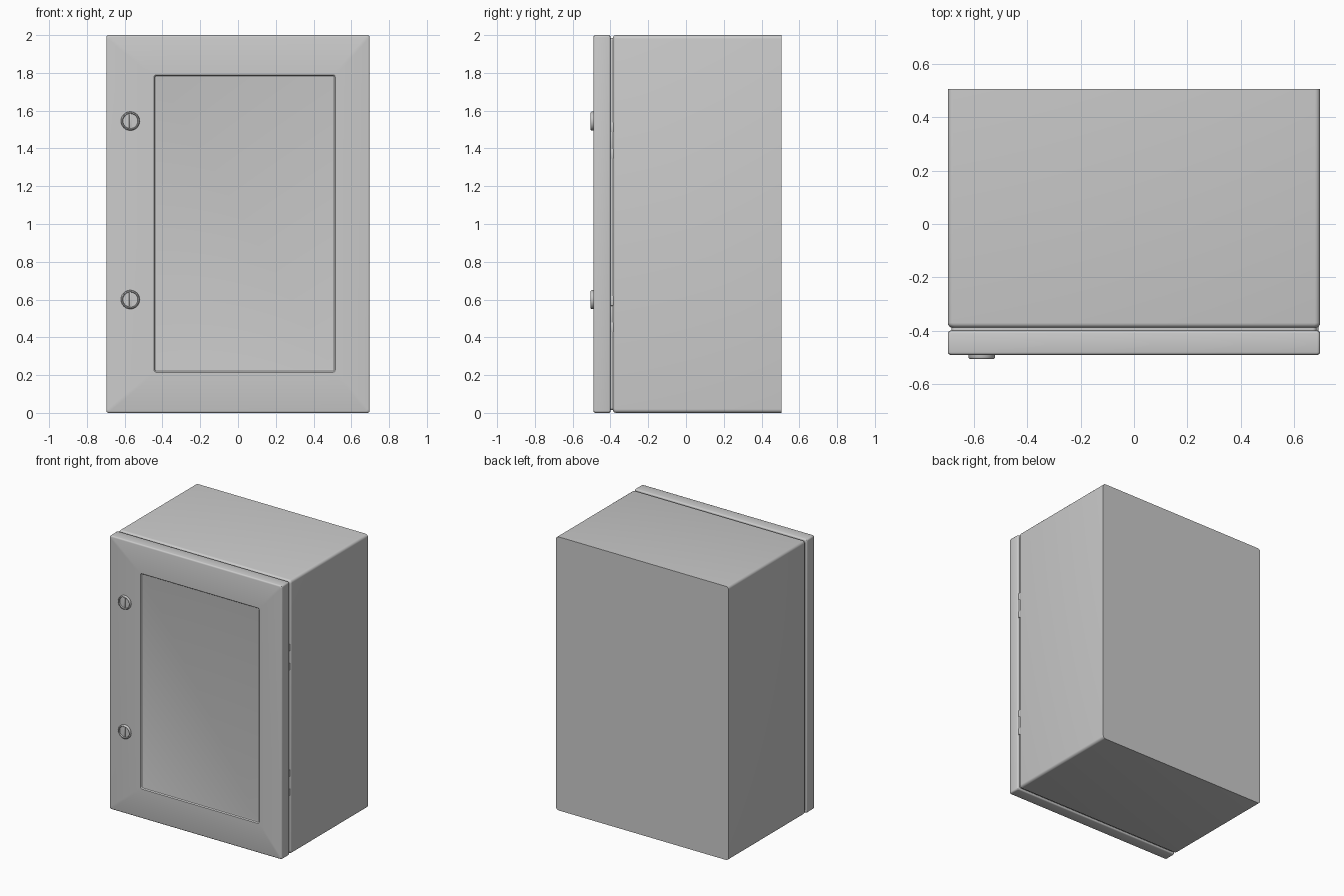
import bpy, bmesh, math

if "Cube" in bpy.data.objects:
    bpy.data.objects.remove(bpy.data.objects["Cube"])


def finish(name, bm):
    bmesh.ops.recalc_face_normals(bm, faces=bm.faces)
    me = bpy.data.meshes.new(name)
    bm.to_mesh(me)
    bm.free()
    ob = bpy.data.objects.new(name, me)
    bpy.context.collection.objects.link(ob)
    bpy.context.view_layer.objects.active = ob
    ob.select_set(True)
    bpy.ops.object.shade_smooth_by_angle(angle=math.radians(32))
    ob.select_set(False)
    return ob


def loft(name, loops):
    """Skin a list of vertex loops and cap both ends."""
    bm = bmesh.new()
    rings = [[bm.verts.new(p) for p in loop] for loop in loops]
    n = len(rings[0])
    for a, b in zip(rings, rings[1:]):
        for i in range(n):
            j = (i + 1) % n
            bm.faces.new((a[i], a[j], b[j], b[i]))
    bm.faces.new(rings[0])
    bm.faces.new(rings[-1])
    return finish(name, bm)


def rect(y, x0, x1, z0, z1, r, steps=5):
    """Rounded rectangle in the xz plane at depth y."""
    pts = []
    corners = [(x1 - r, z1 - r), (x0 + r, z1 - r), (x0 + r, z0 + r), (x1 - r, z0 + r)]
    for q, (cx, cz) in enumerate(corners):
        for s in range(steps + 1):
            a = math.pi / 2 * (q + s / steps)
            pts.append((cx + r * math.cos(a), y, cz + r * math.sin(a)))
    return pts


def outer(y, inset, r):
    return rect(y, -0.697 + inset, 0.697 - inset, inset, 2 - inset, r)


def panel(y, inset):
    return rect(y, -0.445 + inset, 0.515 - inset, 0.215 + inset, 1.79 - inset, 0.012 - inset * 0.5)


def circle(y, r, x, z, n=32):
    return [(x + r * math.cos(t * math.tau / n), y, z + r * math.sin(t * math.tau / n)) for t in range(n)]


def box(name, x, y, z, bevel=0.0):
    bm = bmesh.new()
    bmesh.ops.create_cube(bm, size=1)
    for v in bm.verts:
        for i, (a, b) in enumerate((x, y, z)):
            v.co[i] = a if v.co[i] < 0 else b
    if bevel:
        bmesh.ops.bevel(bm, geom=bm.edges[:], offset=bevel, segments=2, affect='EDGES', profile=0.5)
    return finish(name, bm)


# Cabinet body: square back edge, rounded front edge
R = 0.018
body = [outer(0.505, 0, 0.02)]
for s in range(5):
    a = math.pi / 2 * s / 4
    body.append(outer(-0.370 - R * math.sin(a), R * (1 - math.cos(a)), 0.02))
loft("cabinet_body", body)

# Seal neck between body and door
loft("door_seal", [outer(-0.380, 0.014, 0.015), outer(-0.410, 0.014, 0.015)])

# Door with rounded rims and a sunken front panel
r = 0.01
rim = [(r * (1 - math.cos(math.pi / 2 * s / 3)), r * math.sin(math.pi / 2 * s / 3)) for s in range(4)]
door = [outer(-0.409 + d, i, 0.012) for i, d in reversed(rim)]
door += [outer(-0.480 - d, i, 0.012) for i, d in rim]
door += [panel(-0.490, 0), panel(-0.487, 0.003), panel(-0.482, 0.006), panel(-0.481, 0.010)]
loft("door", door)

# Two quarter-turn locks
for k, z in enumerate((1.545, 0.60)):
    x = -0.57
    prof = [(-0.480, 0.05), (-0.499, 0.05), (-0.503, 0.048), (-0.505, 0.045),
            (-0.505, 0.041), (-0.496, 0.039)]
    loft(f"lock_{k + 1}", [circle(y, rad, x, z) for y, rad in prof])
    box(f"lock_insert_{k + 1}", (x - 0.006, x + 0.006), (-0.502, -0.49), (z - 0.037, z + 0.037), 0.002)

# Two hinges on the right edge: a pair of knuckles and a recessed pin each
for k, z in enumerate((1.442, 0.523)):
    for s in (-1, 1):
        c = z + s * 0.070
        box(f"hinge_{k + 1}_knuckle_{'lower' if s < 0 else 'upper'}",
            (0.66, 0.690), (-0.408, -0.380), (c - 0.026, c + 0.026), 0.003)
    box(f"hinge_{k + 1}_pin", (0.66, 0.687), (-0.402, -0.388), (z - 0.05, z + 0.05), 0.002)
